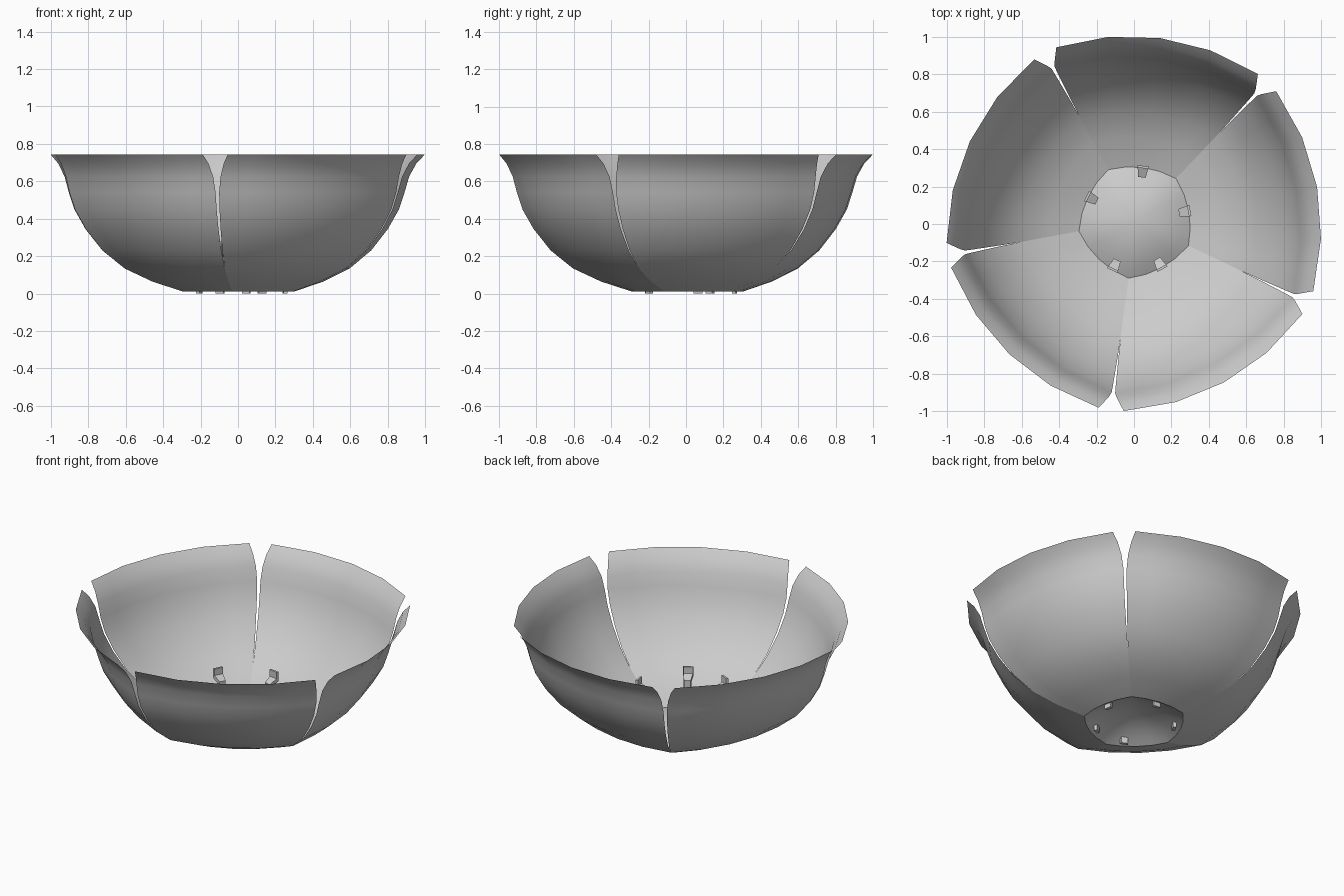
import bpy, bmesh, math

cube = bpy.data.objects.get("Cube")
if cube:
    bpy.data.objects.remove(cube)

CENTRE = (0.011, 0.018)
SIZE = 0.996
PETALS = 5
FIRST = 10.5          # bearing of the first petal's middle, in degrees
COLUMNS = 8

grey = bpy.data.materials.new("matte grey")
grey.use_nodes = True
COLOUR = (0.6, 0.6, 0.6, 1)
grey.diffuse_color = COLOUR
grey.node_tree.nodes["Principled BSDF"].inputs["Base Color"].default_value = COLOUR


def polar(r, degrees, z):
    a = math.radians(degrees)
    return (CENTRE[0] + SIZE * r * math.cos(a), CENTRE[1] + SIZE * r * math.sin(a), z)


def finish(name, bm, smooth):
    mesh = bpy.data.meshes.new(name)
    bmesh.ops.recalc_face_normals(bm, faces=bm.faces)
    bm.to_mesh(mesh)
    bm.free()
    mesh.materials.append(grey)
    for face in mesh.polygons:
        face.use_smooth = smooth
    obj = bpy.data.objects.new(name, mesh)
    bpy.context.collection.objects.link(obj)
    return obj


def bridge(bm, low, high):
    for i in range(len(low) - 1):
        bm.faces.new((low[i], low[i + 1], high[i + 1], high[i]))


# Petal rows: radius at the middle, height, half angle, extra radius at the edges
ROWS = [
    (0.287, 0.011, 36, 0.085), (0.44, 0.064, 36, 0.085), (0.58, 0.134, 36, 0.085),
    (0.695, 0.23, 35.8, 0.08), (0.785, 0.345, 35.6, 0.075), (0.845, 0.45, 35.5, 0.07),
    (0.875, 0.54, 35.4, 0.068), (0.9, 0.625, 34.8, 0.064), (0.94, 0.695, 33.6, 0.055),
    (0.988, 0.744, 32.2, 0.045),
]


def row_points(bm, middle, r, z, half, bulge):
    verts = []
    for i in range(COLUMNS + 1):
        # pairs of columns share a straight run, so the rim has four sides
        t = 2 * i / COLUMNS - 1
        step = 0.5
        lo = math.floor(t / step) * step
        f = (t - lo) / step
        ends = [polar(r * (1 + bulge * k * k * (half / 36) ** 2), middle + half * k, z)
                for k in (lo, lo + step)]
        verts.append(bm.verts.new([a + (b - a) * f for a, b in zip(*ends)]))
    return verts


for p in range(PETALS):
    bm = bmesh.new()
    rows = [row_points(bm, FIRST + 72 * p, *row) for row in ROWS]
    for low, high in zip(rows, rows[1:]):
        bridge(bm, low, high)
    finish(f"petal_{p + 1}", bm, True)

# Shallow dome filling the opening between the petals
bm = bmesh.new()
DOME_SIDES, DOME_HEIGHT = 20, 0.085
rings = []
for s in (1, 0.85, 0.65, 0.45, 0.22):
    ring = []
    for i in range(DOME_SIDES):
        t = (i % 4 - 2) / 2
        r = ROWS[0][0] * (1 + ROWS[0][3] * t * t)
        ring.append(bm.verts.new(polar(r * s, FIRST - 36 + 18 * i, 0.011 + DOME_HEIGHT * (1 - s * s))))
    rings.append(ring + ring[:1])
for low, high in zip(rings, rings[1:]):
    bridge(bm, low, high)
top = bm.verts.new(polar(0, 0, 0.011 + DOME_HEIGHT))
for a, b in zip(rings[-1], rings[-1][1:]):
    bm.faces.new((a, b, top))
finish("base_dome", bm, True)

# Clips: upright stems with a sloped shoulder and a wider outer head
CLIP = [(0.235, 0), (0.235, 0.212), (0.285, 0.235), (0.285, 0.278),
        (0.298, 0.278), (0.298, 0.215), (0.255, 0.195), (0.255, 0)]
for n, bearing in enumerate((10.5, 82.5, 153.5, -115.5, -61.5)):
    bm = bmesh.new()
    sides = []
    for sign in (-1, 1):
        side = []
        for r, z in CLIP:
            width = 0.04 + 0.35 * (r - 0.235)
            side.append(bm.verts.new(polar(r, bearing + sign * math.degrees(width / 2 / r), z)))
        bm.faces.new(side)
        sides.append(side + side[:1])
    bridge(bm, *sides)
    finish(f"clip_{n + 1}", bm, False)
